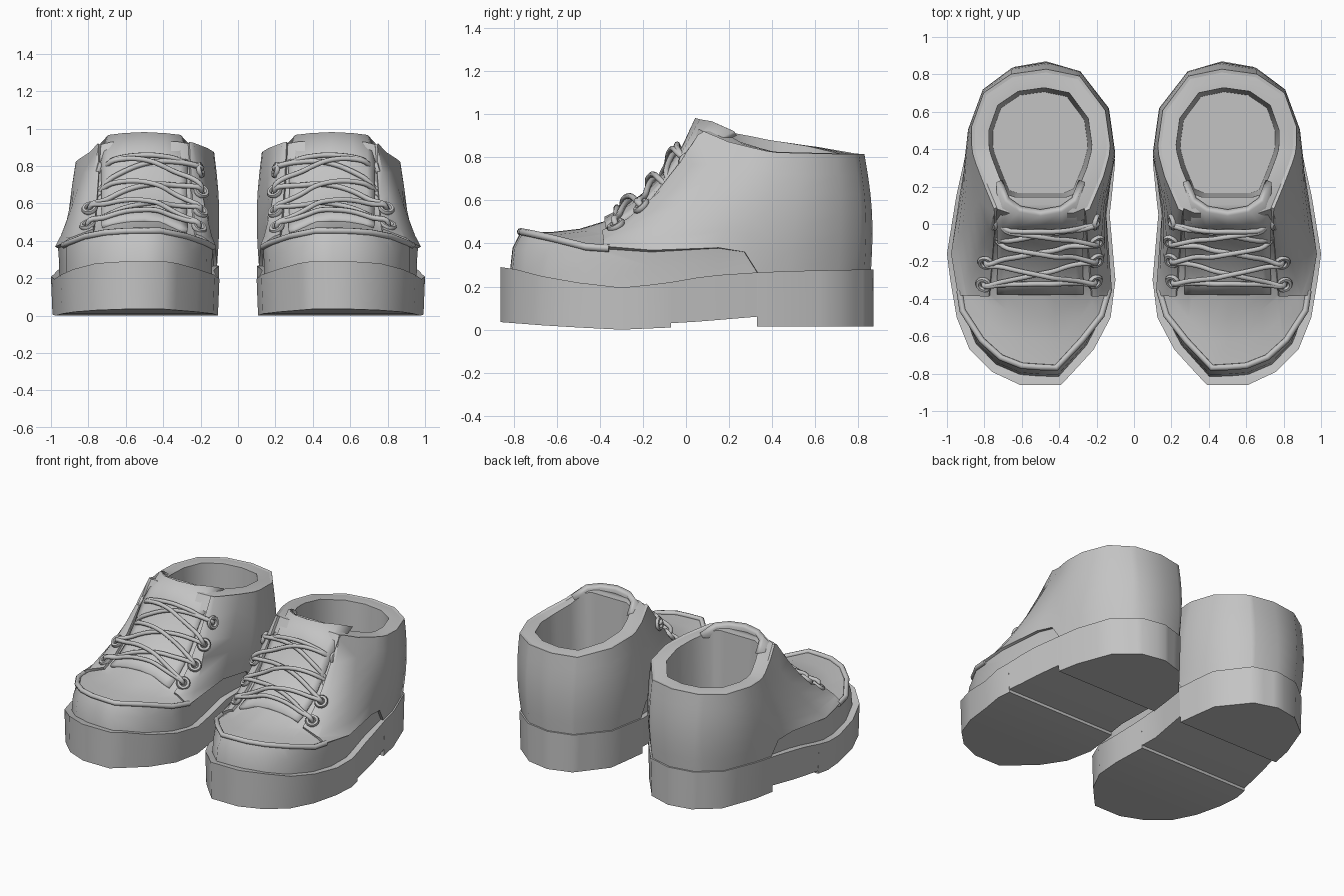
import bpy, bmesh, math
from mathutils import Vector
from mathutils.bvhtree import BVHTree

if "Cube" in bpy.data.objects:
    bpy.data.objects.remove(bpy.data.objects["Cube"])

GREY = bpy.data.materials.new("plain grey")
GREY.diffuse_color = (0.55, 0.55, 0.55, 1)
GREY.use_nodes = True
GREY.node_tree.nodes["Principled BSDF"].inputs["Base Color"].default_value = GREY.diffuse_color


def interp(x, table):
    """Piecewise linear lookup in sorted (x, value) pairs."""
    if x <= table[0][0]:
        return table[0][1]
    for (a, va), (b, vb) in zip(table, table[1:]):
        if x <= b:
            return va + (vb - va) * (x - a) / max(b - a, 1e-6)
    return table[-1][1]


def finish(ob, angle=50):
    """Material, shading and the mirrored second shoe."""
    ob.data.materials.clear()
    ob.data.materials.append(GREY)
    bpy.ops.object.select_all(action='DESELECT')
    ob.select_set(True)
    bpy.context.view_layer.objects.active = ob
    bpy.ops.object.shade_smooth_by_angle(angle=math.radians(angle))
    m = ob.modifiers.new("other shoe", 'MIRROR')
    m.use_clip = False
    m.use_mirror_merge = False
    return ob


def mesh_object(name, bm):
    me = bpy.data.meshes.new(name)
    bm.to_mesh(me)
    ob = bpy.data.objects.new(name, me)
    bpy.context.collection.objects.link(ob)
    return ob


def tube(name, points, radius, kind='POLY'):
    cu = bpy.data.curves.new(name, 'CURVE')
    cu.dimensions = '3D'
    cu.bevel_depth, cu.bevel_resolution, cu.use_fill_caps = radius, 2, True
    cu.resolution_u = 3
    sp = cu.splines.new(kind)
    sp.points.add(len(points) - 1)
    for q, p in zip(sp.points, points):
        q.co = (*p, 1)
    if kind == 'NURBS':
        sp.use_endpoint_u, sp.order_u = True, 3
    ob = bpy.data.objects.new(name, cu)
    bpy.context.collection.objects.link(ob)
    bpy.ops.object.select_all(action='DESELECT')
    ob.select_set(True)
    bpy.context.view_layer.objects.active = ob
    bpy.ops.object.convert(target='MESH')
    return finish(bpy.context.object, 60)


# Outline of the sole, from the toe along the outer side, round the heel and back
OUTLINE = [(.50, -.86), (.62, -.85), (.76, -.79), (.88, -.67), (.96, -.47), (1.0, -.16),
           (.95, .15), (.925, .27), (.91, .33), (.88, .48), (.79, .72), (.64, .84), (.47, .87),
           (.30, .82), (.14, .62), (.10, .34), (.105, .27), (.13, .05), (.095, -.35),
           (.125, -.50), (.22, -.68), (.39, -.86)]
# Outline of the ankle opening, point for point
RIM = [(.50, .06), (.56, .06), (.62, .06), (.67, .06), (.73, .08), (.78, .20),
       (.83, .33), (.845, .38), (.85, .42), (.85, .52), (.79, .69), (.65, .785), (.47, .81),
       (.30, .775), (.17, .60), (.145, .42), (.15, .37), (.18, .26), (.25, .09),
       (.32, .06), (.37, .06), (.43, .06)]
SOLE_TOP = [(-.86, .29), (-.79, .28), (-.6, .23), (-.3, .195), (-.1, .215), (.1, .25),
            (.4, .27), (.87, .28)]
SOLE_BOTTOM = [(-.86, .035), (-.6, .015), (-.3, 0), (-.07, .01)]
PANEL_EDGE = [(-.86, .45), (-.79, .44), (-.67, .42), (-.5, .385), (-.38, .365), (-.16, .36),
              (.1, .385), (.27, .36), (.33, .265), (.87, .275)]
RIM_Z = [(.06, .93), (.12, .89), (.25, .85), (.4, .82), (.85, .81)]

# Sole: cross-sections along its length, with a raised arch before the heel
outer = [(y, x) for x, y in OUTLINE[:13]]
inner = [(y, x) for x, y in reversed(OUTLINE[12:])]
stations = [(y, interp(y, SOLE_BOTTOM)) for y in
            (-.86, -.79, -.67, -.5, -.3, -.16, -.07)]
stations += [(-.0699, .03), (.05, .037), (.15, .045), (.33, .06), (.3301, .015)]
stations += [(y, .015) for y in (.48, .62, .72, .79, .82, .84, .86, .87)]
bm = bmesh.new()
prev = None
for y, zb in stations:
    xl, xr, zt = interp(y, inner), interp(y, outer), interp(y, SOLE_TOP)
    if y == -.86:
        xr = .61
    taper = .008 if y < .85 else 0
    ring = [bm.verts.new(c) for c in ((xl + taper, y, zb), (xr - taper, y, zb),
                                      (xr, y, zt), (xl, y, zt))]
    if prev:
        for i in range(4):
            bm.faces.new((prev[i], prev[(i + 1) % 4], ring[(i + 1) % 4], ring[i]))
    else:
        bm.faces.new(ring)
    prev = ring
bmesh.ops.remove_doubles(bm, verts=bm.verts, dist=.002)
bmesh.ops.recalc_face_normals(bm, faces=bm.faces)
finish(mesh_object("sole", bm))


# Upper: rings from the sole over the toe ridge to the ankle opening and inside
def inset(x, y, d):
    p = Vector((x, y))
    c = Vector((.52, max(-.4, min(.4, y))))
    return p + (c - p).normalized() * d


def rim_height(x, y):
    lift = .05 * max(0, (.5 - x) / .36) * max(0, min(1, (.8 - y) / .3))
    return interp(y, RIM_Z) + lift * min(1, max(0, (y - .06) / .15))


BASE_IN = [(-.86, .045), (.2, .045), (.34, .03)]
EDGE_IN = [(-.86, .095), (-.65, .08), (-.45, .04), (.2, .035), (.34, .03)]
rings = [[], [], []]
for x, y in OUTLINE:
    base, edge = inset(x, y, interp(y, BASE_IN)), inset(x, y, interp(y, EDGE_IN))
    z0, z1 = interp(y, SOLE_TOP) - .02, interp(y, PANEL_EDGE)
    rings[0].append(Vector((*base, z0)))
    rings[1].append(Vector((*base.lerp(edge, .25), z0 + (z1 - z0) * .6)))
    rings[2].append(Vector((*edge, z1)))
ridge = rings[2]
for t in (.17, .33, .5, .66, .82, 1):
    ring = []
    for e, (ox, oy), (x, y) in zip(ridge, OUTLINE, RIM):
        power = interp(oy, [(-.7, 3), (-.4, 1.4), (.1, 1)])
        p = e.lerp(Vector((x, y, 0)), t)
        # the heel swells a little above the sole
        bulge = .02 * math.sin(math.pi * t) * interp(oy, [(.1, 0), (.35, 1)])
        p.xy = inset(p.x, p.y, -bulge)
        p.z = e.z + (rim_height(x, y) - e.z) * t ** power
        ring.append(p)
    rings.append(ring)
# padded collar, lining and insole
mid = Vector((.51, .44))
for scale, z in ((.88, None), (.78, None), (.72, .3)):
    rings.append([Vector((*mid.lerp(Vector(c), scale), z or rim_height(*c) + .005))
                  for c in RIM])

bm = bmesh.new()
vr = [[bm.verts.new(p) for p in ring] for ring in rings]
n = len(OUTLINE)
for k in range(len(vr) - 1):
    for i in range(n):
        j = (i + 1) % n
        f = bm.faces.new((vr[k][i], vr[k][j], vr[k + 1][j], vr[k + 1][i]))
        f.material_index = int(2 <= k <= 7)
bm.faces.new(vr[0])
bm.faces.new(vr[-1])
bmesh.ops.recalc_face_normals(bm, faces=bm.faces)
inner_skin = BVHTree.FromBMesh(bm)

# Lace panels: raised over both sides and the heel, open at the throat
for co, no in (((0, -.38, 0), (0, 1, 0)), ((.26, 0, 0), (1, 0, 0)), ((.74, 0, 0), (1, 0, 0))):
    if co[0]:
        no = (1, .08 if co[0] > .5 else -.08, 0)
    faces = [f for f in bm.faces if f.material_index == 1]
    geom = list({e for f in faces for e in (*f.verts, *f.edges)}) + faces
    bmesh.ops.bisect_plane(bm, geom=geom, plane_co=co, plane_no=no)
panel = []
for f in bm.faces:
    c = f.calc_center_median()
    throat = .26 + .08 * c.y < c.x < .74 - .08 * c.y and c.y < .25
    if f.material_index == 1 and c.y > -.38 and not throat:
        panel.append(f)
out = bmesh.ops.extrude_face_region(bm, geom=panel)["geom"]
raised = {g for g in out if isinstance(g, bmesh.types.BMFace)}
moves = []
for v in {v for f in raised for v in f.verts}:
    nrm = sum((f.normal for f in v.link_faces if f in raised), Vector())
    moves.append((v, nrm.normalized() * .018))
for v, d in moves:
    v.co += d
for f in bm.faces:
    f.material_index = 0
bm.normal_update()
skin = BVHTree.FromBMesh(bm)
finish(mesh_object("upper", bm))

# Ridge bead around the toe, running up to the side panels
front = [ridge[i] for i in [*range(18, n), *range(0, 5)]]
front.append(ridge[4].lerp(ridge[5], .35))
tube("toe_bead", [p + Vector((0, 0, .004)) for p in front], .017)

# Tongue: strip lying in the throat and curling round at the top
TIP = [(.28, .23, .91), (.32, .13, .955), (.39, .08, .965), (.5, .06, .972),
       (.61, .08, .965), (.68, .13, .955), (.72, .23, .91)]
bm = bmesh.new()
rows = [[bm.verts.new(p) for p in TIP]]
for y in (.0, -.1, -.2, -.3, -.37):
    row = []
    for x, _, _ in TIP:
        x = .5 + (x - .5) * 1.02
        hit = inner_skin.ray_cast(Vector((x, y, 2)), Vector((0, 0, -1)))[0]
        row.append(bm.verts.new((x, y, hit.z)))
    rows.append(row)
for a, b in zip(rows, rows[1:]):
    for i in range(len(TIP) - 1):
        bm.faces.new((a[i], b[i], b[i + 1], a[i + 1]))
tongue = mesh_object("tongue", bm)
sol = tongue.modifiers.new("thickness", 'SOLIDIFY')
sol.thickness, sol.offset = .04, 0
finish(tongue)

# Eyelets: four rings on each side of the throat
ROWS = [(.81, .20, -.33, .50), (.79, .20, -.20, .565), (.765, .20, -.09, .66),
        (.75, .20, .01, .78)]
eyes = []
for xo, xi, y, z in ROWS:
    pair = []
    for x in (xo, xi):
        loc, nrm, _, _ = skin.find_nearest(Vector((x, y, z)))
        loc = loc + nrm * .008
        bpy.ops.mesh.primitive_torus_add(
            location=(0, 0, 0), major_radius=.032, minor_radius=.014,
            major_segments=14, minor_segments=6)
        ob = bpy.context.object
        ob.name = "eyelet"
        turn = nrm.to_track_quat('Z', 'Y').to_matrix().to_4x4()
        turn.translation = loc
        ob.data.transform(turn)
        finish(ob, 60)
        pair.append((loc, nrm))
    eyes.append(pair)


# Laces: straight strands at both ends and crossing strands between
def lace(a, b, sag, lift):
    (pa, na), (pb, nb) = a, b
    pts = [pa - na * .02, pa + na * .035]
    for k in range(1, 8):
        t = k / 8
        s = math.sin(math.pi * t)
        p = pa.lerp(pb, t) + Vector((0, -sag * s, .1 * s))
        loc, nrm, _, _ = skin.find_nearest(p)
        pts.append(loc + nrm * (.033 + lift * s))
    pts += [pb + nb * .035, pb - nb * .02]
    tube("lace", pts, .014, 'NURBS')


lace(*eyes[0], .01, .0)
lace(*eyes[3], .08, .01)
for low, high in zip(eyes, eyes[1:]):
    lace(low[0], high[1], .02, .0)
    lace(low[1], high[0], .02, .02)
